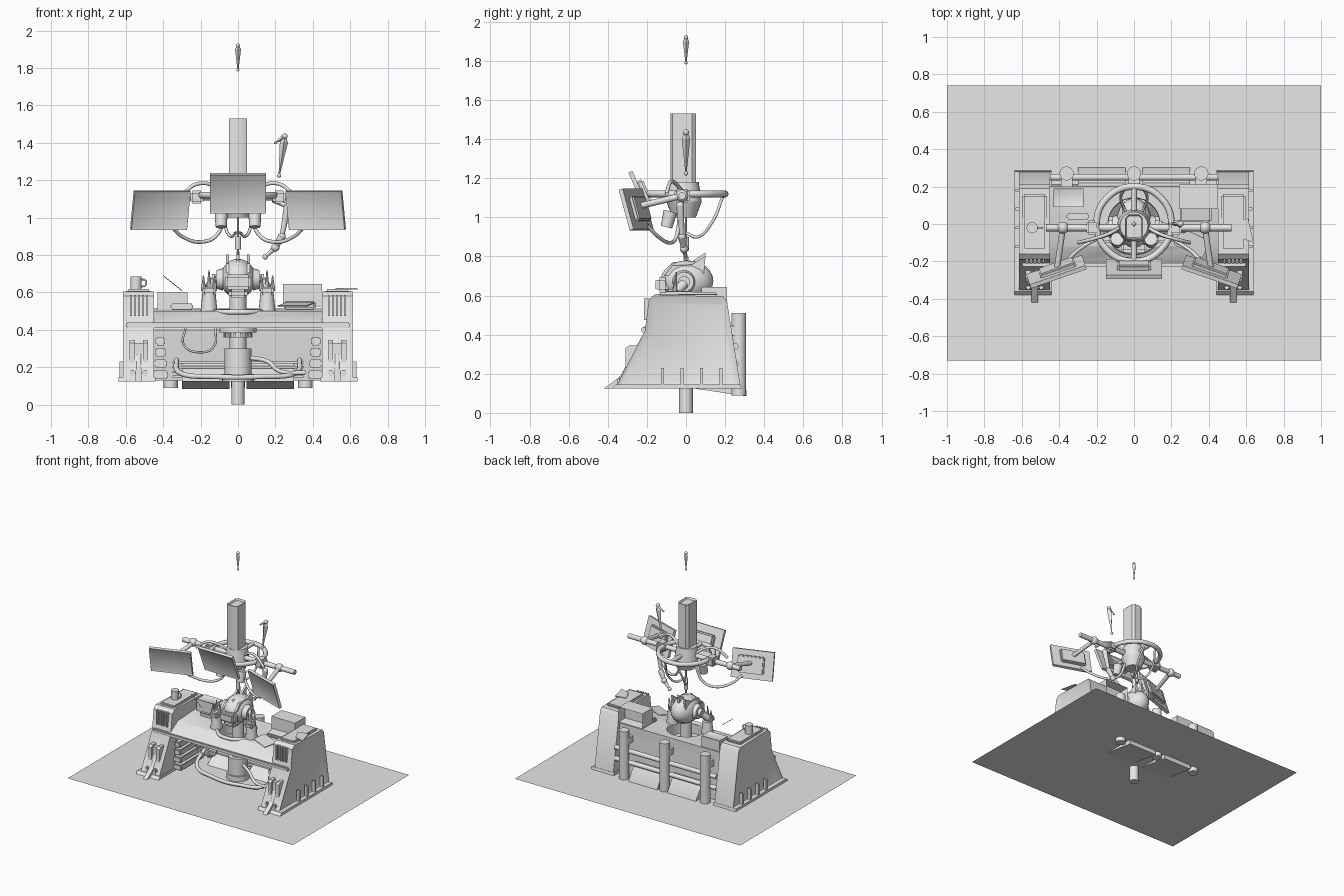
import bpy, bmesh, math
from mathutils import Vector, Matrix

if "Cube" in bpy.data.objects:
    bpy.data.objects.remove(bpy.data.objects["Cube"])

grey = bpy.data.materials.new("plain_grey")
grey.use_nodes = True
grey.diffuse_color = (0.8, 0.8, 0.8, 1)
grey.node_tree.nodes["Principled BSDF"].inputs["Base Color"].default_value = (0.8, 0.8, 0.8, 1)
built = []


def finish(name, bm):
    bmesh.ops.recalc_face_normals(bm, faces=bm.faces)
    me = bpy.data.meshes.new(name)
    bm.to_mesh(me)
    bm.free()
    me.materials.append(grey)
    ob = bpy.data.objects.new(name, me)
    bpy.context.collection.objects.link(ob)
    built.append(ob)
    return ob


def block(name, loc, size, rot=(0, 0, 0), bevel=0.0, frame=None, depth=0.005):
    """Box; frame = direction of a face that gets a recessed panel."""
    bm = bmesh.new()
    bmesh.ops.create_cube(bm, size=1)
    bmesh.ops.scale(bm, vec=size, verts=bm.verts)
    if frame:
        face = max(bm.faces, key=lambda f: f.normal.dot(Vector(frame)))
        bmesh.ops.inset_region(bm, faces=[face], thickness=0.012)
        bmesh.ops.translate(bm, vec=-Vector(frame) * depth, verts=face.verts)
    elif bevel:
        bmesh.ops.bevel(bm, geom=bm.edges[:], offset=bevel, segments=2, affect='EDGES')
    ob = finish(name, bm)
    ob.location = loc
    ob.rotation_euler = [math.radians(a) for a in rot]
    return ob


def rod(name, p, q, r, r2=None, sides=16):
    """Cylinder or cone from p to q."""
    p, q = Vector(p), Vector(q)
    d = q - p
    bm = bmesh.new()
    m = Matrix.Translation((p + q) / 2) @ d.to_track_quat('Z', 'Y').to_matrix().to_4x4()
    bmesh.ops.create_cone(bm, cap_ends=True, segments=sides, radius1=r,
                          radius2=r if r2 is None else r2, depth=d.length, matrix=m)
    return finish(name, bm)


def ball(name, loc, size):
    bm = bmesh.new()
    bmesh.ops.create_uvsphere(bm, u_segments=20, v_segments=12, radius=1)
    bmesh.ops.scale(bm, vec=size, verts=bm.verts)
    bmesh.ops.translate(bm, vec=loc, verts=bm.verts)
    return finish(name, bm)


def extrude(name, pts, axis, a, b, panel=0.0):
    """Flat outline pushed along an axis from a to b, optional sunk panel at b."""
    place = {'X': lambda u, v: (a, u, v), 'Z': lambda u, v: (u, v, a)}[axis]
    step = Vector((b - a, 0, 0)) if axis == 'X' else Vector((0, 0, b - a))
    bm = bmesh.new()
    f = bm.faces.new([bm.verts.new(place(u, v)) for u, v in pts])
    new = bmesh.ops.extrude_face_region(bm, geom=[f], use_keep_orig=True)["geom"]
    bmesh.ops.translate(bm, vec=step, verts=[g for g in new if isinstance(g, bmesh.types.BMVert)])
    if panel:
        end = [g for g in new if isinstance(g, bmesh.types.BMFace)]
        bmesh.ops.recalc_face_normals(bm, faces=bm.faces)
        bmesh.ops.inset_region(bm, faces=end, thickness=panel)
        bmesh.ops.translate(bm, vec=-step.normalized() * 0.015, verts=end[0].verts)
    return finish(name, bm)


def cable(name, pts, r=0.008, closed=False):
    cu = bpy.data.curves.new(name, 'CURVE')
    cu.dimensions = '3D'
    cu.bevel_depth, cu.bevel_resolution, cu.resolution_u = r, 2, 6
    sp = cu.splines.new('BEZIER')
    sp.bezier_points.add(len(pts) - 1)
    for bp, co in zip(sp.bezier_points, pts):
        bp.co = co
        bp.handle_left_type = bp.handle_right_type = 'AUTO'
    sp.use_cyclic_u = closed
    cu.materials.append(grey)
    ob = bpy.data.objects.new(name, cu)
    bpy.context.collection.objects.link(ob)


def circle(r, z, n=8):
    return [(r * math.cos(i * math.tau / n), r * math.sin(i * math.tau / n), z) for i in range(n)]


# Floor sheet
bm = bmesh.new()
bmesh.ops.create_grid(bm, x_segments=1, y_segments=1, size=1)
bmesh.ops.scale(bm, vec=(1, 0.735, 1), verts=bm.verts)
bmesh.ops.translate(bm, vec=(0, 0.005, 0.125), verts=bm.verts)
finish("floor", bm)

# Side towers with louvers, fins and feet
tower = [(-0.36, 0.13), (-0.21, 0.42), (-0.19, 0.58), (-0.16, 0.605), (0.19, 0.595), (0.21, 0.57), (0.28, 0.13)]
toe = [(-0.42, 0.125), (-0.3, 0.125), (-0.3, 0.19), (-0.33, 0.19)]
foot = [(-0.31, 0.2), (-0.31, 0.33), (-0.29, 0.345), (-0.2, 0.345), (-0.22, 0.2)]
for s, side in ((-1, "right"), (1, "left")):
    extrude(f"tower_{side}", tower, 'X', s * 0.45, s * 0.615, panel=0.045)
    extrude(f"tower_base_{side}", [(-0.38, 0.125), (-0.36, 0.145), (0.28, 0.145), (0.285, 0.125)],
            'X', s * 0.44, s * 0.64)
    block(f"tower_cap_{side}", (s * 0.53, 0.01, 0.605), (0.13, 0.3, 0.025), bevel=0.01)
    for i in range(5):
        block(f"louver_{side}_{i}", (s * (0.485 + 0.022 * i), -0.2, 0.53), (0.01, 0.03, 0.11))
    for i in range(4):
        block(f"side_fin_{side}_{i}", (s * 0.62, -0.12 + 0.1 * i, 0.18), (0.025, 0.015, 0.1))
    for k in (0.495, 0.565):
        extrude(f"foot_cheek_{side}", foot, 'X', s * (k - 0.014), s * (k + 0.014))
        block(f"foot_pad_{side}", (s * k, -0.3, 0.155), (0.035, 0.1, 0.06), bevel=0.008)
    block(f"foot_core_{side}", (s * 0.53, -0.25, 0.28), (0.05, 0.08, 0.1))
    extrude(f"toe_{side}", toe, 'X', s * 0.513, s * 0.547)
    rod(f"foot_piston_{side}", (s * 0.53, -0.2, 0.4), (s * 0.53, -0.32, 0.18), 0.018)
    for i in range(4):
        block(f"inner_step_{side}_{i}", (s * 0.415, -0.03, 0.16 + 0.06 * i), (0.08 - 0.01 * i, 0.3, 0.045), bevel=0.008)

# Worktop with a round opening
worktop = extrude("worktop", [(-0.215, 0.41), (-0.215, 0.44), (-0.12, 0.5), (0.2, 0.515), (0.2, 0.41)], 'X', -0.455, 0.455)
cutter = rod("opening_cutter", (0, 0, 0.3), (0, 0, 0.7), 0.14, sides=32)
built.remove(cutter)
mod = worktop.modifiers.new("opening", 'BOOLEAN')
mod.operation, mod.object = 'DIFFERENCE', cutter
bpy.context.view_layer.objects.active = worktop
bpy.ops.object.modifier_apply(modifier=mod.name)
bpy.data.objects.remove(cutter)
cable("opening_rim", circle(0.15, 0.495), 0.014, True)
block("front_lip", (0, -0.215, 0.425), (1.2, 0.025, 0.03), bevel=0.006)

# Back wall, tubes, rails and troughs
extrude("back_wall", [(0.14, 0.4), (0.17, 0.13), (0.21, 0.13), (0.2, 0.45)], 'X', -0.45, 0.45)
for i in range(4):
    block(f"vent_slat_{i}", (0, 0.14, 0.15 + 0.025 * i), (0.7, 0.05, 0.012))
for i, x in enumerate((-0.36, 0, 0.36)):
    rod(f"back_tube_{i}", (x, 0.27, 0.09), (x, 0.27, 0.51), 0.038)
    block(f"tube_clamp_{i}", (x, 0.22, 0.42), (0.06, 0.06, 0.05))
for z in (0.25, 0.34):
    rod("back_rail", (-0.45, 0.25, z), (0.45, 0.25, z), 0.018)
for s in (-1, 1):
    extrude("back_trough", [(0.04, 0.125), (0.31, 0.085), (0.31, 0.115), (0.22, 0.25), (0.2, 0.25)],
            'X', s * 0.045, s * 0.3)

# Central pedestal
for a, b, r in ((0, 0.15, 0.035), (0.125, 0.165, 0.085), (0.16, 0.3, 0.073), (0.3, 0.36, 0.045),
                (0.36, 0.385, 0.07), (0.385, 0.41, 0.1), (0.41, 0.6, 0.045)):
    rod("pedestal", (0, 0, a), (0, 0, b), r, sides=24)
for i in range(14):
    a = i * math.tau / 14
    block("gear_tooth", (0.07 * math.cos(a), 0.07 * math.sin(a), 0.372), (0.016, 0.012, 0.025), (0, 0, math.degrees(a)))
cable("floor_hose", [(-0.33, 0.05, 0.24), (-0.31, -0.08, 0.17), (-0.12, -0.15, 0.15), (0.12, -0.15, 0.15),
                     (0.31, -0.08, 0.17), (0.33, 0.05, 0.24)], 0.014)
cable("hanging_cable", [(-0.28, -0.1, 0.41), (-0.29, -0.1, 0.32), (-0.2, -0.1, 0.28), (-0.13, -0.1, 0.31), (-0.12, -0.1, 0.41)], 0.006)
cable("curved_hose", [(0.07, -0.03, 0.25), (0.16, -0.08, 0.23), (0.22, -0.1, 0.18), (0.36, -0.1, 0.17)], 0.012)

# Machine head with visor, ears and crest
ball("head", (0, 0.005, 0.675), (0.095, 0.135, 0.105))
block("visor", (0, -0.12, 0.655), (0.14, 0.06, 0.08), bevel=0.015)
block("visor_glass", (0, -0.15, 0.655), (0.11, 0.012, 0.05), bevel=0.004)
block("jaw", (0, -0.07, 0.595), (0.1, 0.1, 0.05), bevel=0.015)
crest = [(-0.11, 0.72), (-0.07, 0.77), (0.03, 0.775), (0.1, 0.82), (0.09, 0.72)]
for x in (-0.055, 0, 0.055):
    extrude("crest_fin", [(y, z - abs(x) * 0.3) for y, z in crest], 'X', x - 0.008, x + 0.008)
for s in (-1, 1):
    rod("ear_disc", (s * 0.08, -0.01, 0.67), (s * 0.115, -0.01, 0.67), 0.06, 0.05)
    rod("ear_hub", (s * 0.11, -0.01, 0.67), (s * 0.14, -0.01, 0.67), 0.03)
    rod("shoulder", (s * 0.13, -0.01, 0.66), (s * 0.16, -0.05, 0.62), 0.025)
    # Hands and fingers
    rod("forearm", (s * 0.155, -0.05, 0.5), (s * 0.155, -0.05, 0.6), 0.045, 0.035)
    block("palm", (s * 0.155, -0.07, 0.61), (0.07, 0.06, 0.04), bevel=0.01)
    for dx, h in ((-0.03, 0.69), (0, 0.72), (0.03, 0.69)):
        rod("finger", (s * 0.155 + dx, -0.06, 0.61), (s * 0.155 + dx, -0.05, h), 0.014, 0.003, 8)

# Items on the worktop
block("console_box", (-0.35, 0.14, 0.55), (0.16, 0.1, 0.1), frame=(0, 0, 1))
block("small_screen", (0.345, 0.145, 0.585), (0.21, 0.13, 0.12), frame=(0, 1, 0), depth=0.07)
block("small_screen_base", (0.33, 0.05, 0.53), (0.17, 0.08, 0.03), (10, 0, 0), 0.008)
block("slanted_sheet", (0.31, -0.1, 0.535), (0.17, 0.1, 0.006), (10, 0, -25))
extrude("loose_plate", [(0.52, 0.01), (0.61, 0.03), (0.64, -0.1), (0.56, -0.07)], 'Z', 0.617, 0.623)
block("tool_tray", (-0.3, 0.04, 0.525), (0.12, 0.03, 0.03), bevel=0.006)
rod("pen", (-0.4, -0.02, 0.69), (-0.3, -0.03, 0.61), 0.002, sides=6)
rod("mug", (-0.545, -0.02, 0.615), (-0.545, -0.02, 0.685), 0.03)
cable("mug_handle", [(-0.517, -0.02, 0.67), (-0.495, -0.02, 0.665), (-0.495, -0.02, 0.64), (-0.517, -0.02, 0.63)], 0.005)

# Overhead mast and hub
mast = [(-0.047, -0.07), (-0.03, -0.08), (0.03, -0.08), (0.047, -0.07), (0.047, 0.03), (0.03, 0.05), (-0.03, 0.05), (-0.047, 0.03)]
extrude("mast", mast, 'Z', 1.05, 1.53, panel=0.008)
rod("hub", (0, -0.01, 1.0), (0, -0.01, 1.08), 0.06, 0.09, 24)
rod("hub_top", (0, -0.01, 1.08), (0, -0.01, 1.18), 0.09, 0.075, 24)
cable("ring_rail", circle(0.2, 1.12), 0.018, True)
rod("cross_bar", (-0.47, -0.02, 1.11), (0.52, -0.02, 1.11), 0.019)
rod("depth_bar", (0, -0.22, 1.12), (0, 0.2, 1.12), 0.015)
for s in (-1, 1):
    block("bar_joint", (s * 0.22, -0.02, 1.11), (0.07, 0.08, 0.07), bevel=0.012)
    rod("hub_pod", (s * 0.09, -0.1, 0.95), (s * 0.09, -0.08, 1.03), 0.03, 0.035)
    rod("screen_arm", (s * 0.38, -0.02, 1.11), (s * 0.41, -0.23, 1.06), 0.016)
    ball("arm_joint", (s * 0.38, -0.02, 1.11), (0.032, 0.032, 0.032))
    block("side_screen", (s * 0.415, -0.255, 1.04), (0.315, 0.022, 0.215), (16, 0, -s * 19), frame=(0, -1, 0))
    block("side_screen_back", (s * 0.411, -0.235, 1.045), (0.2, 0.03, 0.13), (16, 0, -s * 19), 0.008)
    cable("overhead_cable", [(s * 0.36, -0.2, 0.96), (s * 0.3, -0.14, 0.9), (s * 0.2, -0.08, 0.87),
                             (s * 0.12, -0.05, 0.9), (s * 0.06, -0.03, 1.03)], 0.01)
    cable("upper_cable", [(s * 0.3, -0.1, 1.12), (s * 0.22, -0.08, 1.18), (s * 0.13, -0.05, 1.17), (s * 0.05, 0, 1.1)], 0.01)
    cable("rear_cable", [(s * 0.05, 0.19, 1.11), (s * 0.07, 0.13, 0.97), (s * 0.04, 0.06, 0.9), (s * 0.01, 0, 0.92)], 0.008)
block("main_screen", (0, -0.24, 1.13), (0.3, 0.022, 0.225), (23, 0, 0), frame=(0, -1, 0))
block("main_screen_back", (0, -0.215, 1.13), (0.18, 0.04, 0.13), (23, 0, 0), 0.01)
rod("dangling_wire", (0, 0, 1.02), (0, 0, 0.8), 0.006, sides=8)
rod("wire_plug", (0, 0, 0.83), (0, 0, 0.9), 0.016)

# Jointed tool arm
joints = [(0.19, -0.02, 1.1), (0.265, -0.03, 1.06), (0.235, -0.02, 0.9), (0.2, -0.01, 0.84), (0.145, 0, 0.79)]
for p, q, r in zip(joints, joints[1:], (0.02, 0.02, 0.022, 0.014)):
    rod("tool_arm", p, q, r, r * 0.6)
    ball("tool_joint", q, (r, r, r))

# Floating pointed markers
def marker(tail, tip, r=0.016):
    tail, tip = Vector(tail), Vector(tip)
    neck = tail.lerp(tip, 0.15)
    rod("marker_body", neck, tip, r, 0.003, 4)
    rod("marker_cap", tail, neck, 0.006, r, 4)
    for p, k in ((tail, 0.7), (tip, 0.5)):
        ball("marker_end", p, (r * k,) * 3)


marker((0, 0, 1.92), (0, 0, 1.79))
marker((0.25, 0, 1.435), (0.22, 0, 1.225), 0.022)
marker((0.25, 0, 1.435), (0.2, 0, 1.4), 0.014)

# Smooth shading with sharp edges kept
bpy.ops.object.select_all(action='DESELECT')
for ob in built:
    ob.select_set(True)
bpy.context.view_layer.objects.active = built[0]
bpy.ops.object.shade_smooth_by_angle(angle=math.radians(35))
